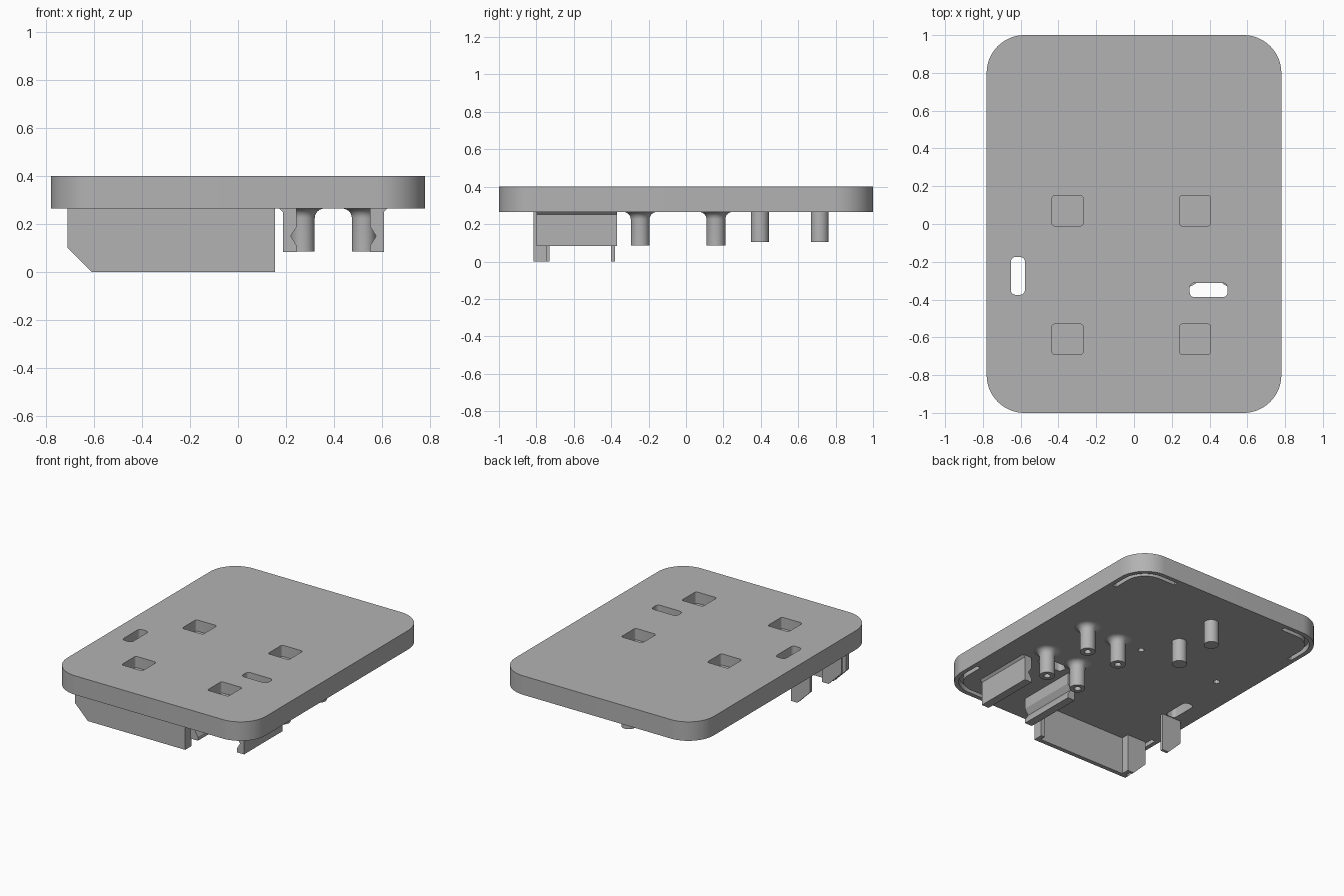
import bpy, bmesh, math
from mathutils import Vector

cube = bpy.data.objects.get("Cube")
if cube:
    bpy.data.objects.remove(cube, do_unlink=True)

grey = bpy.data.materials.new("plain_grey")
grey.use_nodes = True
colour = (0.45, 0.45, 0.45, 1)
grey.diffuse_color = colour
grey.node_tree.nodes["Principled BSDF"].inputs["Base Color"].default_value = colour

BASE, TOP = 0.265, 0.40   # underside and top of the plate


def finish(name, bm):
    bmesh.ops.recalc_face_normals(bm, faces=bm.faces)
    mesh = bpy.data.meshes.new(name)
    bm.to_mesh(mesh)
    bm.free()
    mesh.materials.append(grey)
    ob = bpy.data.objects.new(name, mesh)
    bpy.context.collection.objects.link(ob)
    return ob


def prism(name, outline, lo, hi, axis="z"):
    """Extrude a 2D outline along z (outline is x, y) or along y (outline is x, z)."""
    bm = bmesh.new()
    put = (lambda p: (p[0], p[1], lo)) if axis == "z" else (lambda p: (p[0], lo, p[1]))
    face = bm.faces.new([bm.verts.new(put(p)) for p in outline])
    new = bmesh.ops.extrude_face_region(bm, geom=[face])["geom"]
    step = Vector((0, 0, hi - lo)) if axis == "z" else Vector((0, hi - lo, 0))
    bmesh.ops.translate(bm, vec=step, verts=[v for v in new if isinstance(v, bmesh.types.BMVert)])
    return finish(name, bm)


def box(name, x0, x1, y0, y1, z0, z1):
    return prism(name, [(x0, y0), (x1, y0), (x1, y1), (x0, y1)], z0, z1)


def arc(cx, cy, r, a0, a1, n):
    return [(cx + r * math.cos(math.radians(a0 + (a1 - a0) * i / n)),
             cy + r * math.sin(math.radians(a0 + (a1 - a0) * i / n))) for i in range(n + 1)]


def rounded(cx, cy, w, h, r, n):
    pts = []
    for k, (sx, sy) in enumerate([(1, 1), (-1, 1), (-1, -1), (1, -1)]):
        pts += arc(cx + sx * (w / 2 - r), cy + sy * (h / 2 - r), r, 90 * k, 90 * k + 90, n)
    return pts


def smooth(ob):
    bpy.ops.object.select_all(action="DESELECT")
    ob.select_set(True)
    bpy.context.view_layer.objects.active = ob
    bpy.ops.object.shade_smooth_by_angle(angle=math.radians(30))


def lathe(name, x, y, profile, n=32):
    bm = bmesh.new()
    verts = [bm.verts.new((r, 0, z)) for r, z in profile]
    edges = [bm.edges.new(pair) for pair in zip(verts, verts[1:])]
    bmesh.ops.spin(bm, geom=verts + edges, cent=(0, 0, 0), axis=(0, 0, 1),
                   angle=math.tau, steps=n, use_duplicate=False)
    bmesh.ops.remove_doubles(bm, verts=bm.verts, dist=1e-5)
    bmesh.ops.translate(bm, vec=(x, y, 0), verts=bm.verts)
    smooth(finish(name, bm))


# Main plate
plate = prism("plate", rounded(0, 0, 1.56, 2, 0.2, 16), BASE, TOP)

cutters = []
# Blind square pockets in the top
for x in (-0.352, 0.323):
    for y in (0.07, -0.61):
        cutters.append(prism("pocket_cutter", rounded(x, y, 0.165, 0.16, 0.015, 4), TOP - 0.08, 0.5))
# Through slots
cutters.append(prism("slot_cutter", rounded(-0.615, -0.275, 0.075, 0.2, 0.025, 5), 0.1, 0.5))
cutters.append(prism("slot_cutter", rounded(0.395, -0.35, 0.2, 0.075, 0.025, 5), 0.1, 0.5))
# Small blind holes in the underside
for x in (0.075, -0.56):
    cutters.append(prism("hole_cutter", arc(x, 0.16, 0.02, 0, 345, 23), 0.2, BASE + 0.06))
# Grooves around the corners of the underside
for sx in (1, -1):
    for sy in (1, -1):
        outer = [(0.75, 0.68)] + arc(0.58, 0.8, 0.17, 0, 90, 12) + [(0.45, 0.97)]
        inner = [(0.45, 0.94)] + arc(0.58, 0.8, 0.14, 90, 0, 12) + [(0.72, 0.68)]
        cutters.append(prism("groove_cutter", [(sx * a, sy * b) for a, b in outer + inner],
                             0.2, BASE + 0.04))

for cutter in cutters:
    cutter.hide_render = True
    mod = plate.modifiers.new("cut", "BOOLEAN")
    mod.operation, mod.solver, mod.object = "DIFFERENCE", "EXACT", cutter
bpy.context.view_layer.objects.active = plate
for mod in list(plate.modifiers):
    bpy.ops.object.modifier_apply(modifier=mod.name)
for cutter in cutters:
    bpy.data.objects.remove(cutter, do_unlink=True)
smooth(plate)

# Front skirt with a chamfered corner and a short return at each end
prism("front_skirt", [(-0.71, BASE), (-0.71, 0.1), (-0.61, 0), (0.155, 0), (0.155, BASE)],
      -0.815, -0.785, "y")
box("skirt_end_rib", 0.125, 0.155, -0.785, -0.745, 0, BASE)
box("skirt_inner_rib", -0.59, -0.56, -0.785, -0.745, 0, BASE)

# Chamfered tabs behind the skirt
tab = [(-0.71, BASE), (-0.71, 0.1), (-0.61, 0), (-0.56, 0), (-0.56, BASE)]
prism("front_tab", tab, -0.745, -0.73, "y")
prism("rear_tab", tab, -0.40, -0.38, "y")

# Pair of facing rails with a V groove on the inner side and a flared foot
rail = [(0.21, BASE), (0.152, BASE), (0.152, 0.083), (0.18, 0.083), (0.18, 0.105),
        (0.152, 0.15)]
half = [(0.153, 0.083), (0.21, 0.083), (0.21, 0.25), (0.225, BASE),
        (0.153, BASE), (0.153, 0.19), (0.178, 0.15), (0.153, 0.11)]
for name, s in (("left_rail", 1), ("right_rail", -1)):
    prism(name, [(0.398 + s * x, z) for x, z in half], -0.80, -0.37, "y")

# Hollow screw posts with filleted feet
fillet = [(0.09 - 0.04 * math.cos(math.radians(a)), 0.225 + 0.04 * math.sin(math.radians(a)))
          for a in range(0, 91, 15)]
for x in (0.27, 0.525):
    for y in (-0.245, 0.16):
        lathe("screw_post", x, y, [(0, 0.16), (0.022, 0.16), (0.022, 0.085), (0.05, 0.085)] + fillet)

# Plain locating pegs
for y in (0.395, 0.715):
    lathe("locating_peg", -0.05, y, [(0, 0.103), (0.048, 0.103), (0.048, BASE)])
